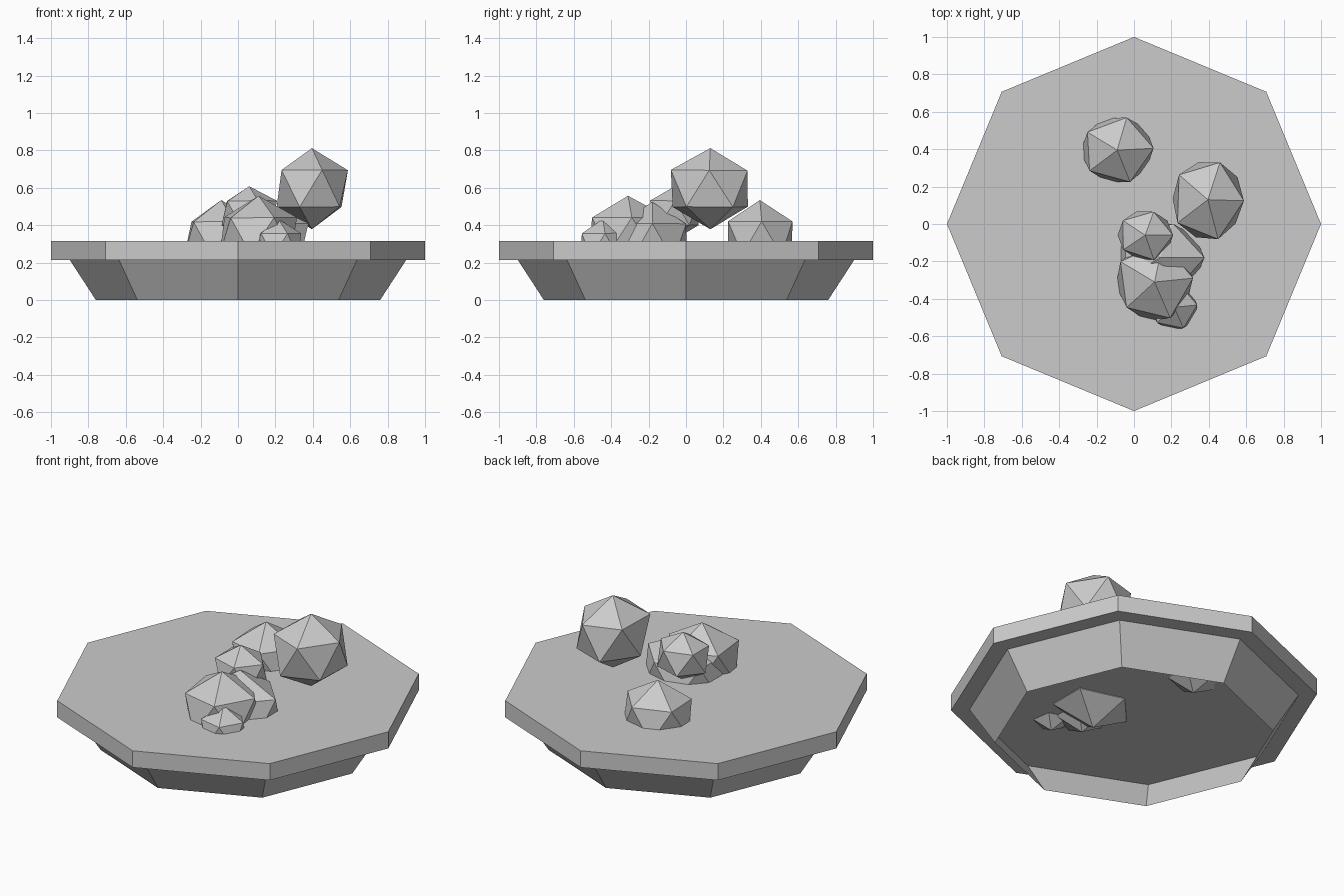
import bpy, random
from mathutils import Vector

if "Cube" in bpy.data.objects:
    bpy.data.objects.remove(bpy.data.objects["Cube"])

random.seed(4)

# octagonal table slab, vertices on the axes
bpy.ops.mesh.primitive_cylinder_add(vertices=8, radius=1, depth=0.1, location=(0, 0, 0.265))
bpy.context.object.name = "slab"

# flared skirt below the slab, open at the bottom
bpy.ops.mesh.primitive_cone_add(vertices=8, radius1=0.76, radius2=0.9, depth=0.215,
                                end_fill_type='NOTHING', location=(0, 0, 0.1075))
bpy.context.object.name = "base_skirt"


def rock(name, center, size, turn=0):
    """Faceted stone: a stretched icosahedron with slightly uneven corners."""
    bpy.ops.mesh.primitive_ico_sphere_add(subdivisions=1, radius=1)
    ob = bpy.context.object
    ob.name = name
    for v in ob.data.vertices:
        v.co *= random.uniform(0.97, 1.03)
    ob.location = center
    ob.scale = Vector(size)
    ob.rotation_euler.z = turn


# loose stones
rock("large_rock", (0.395, 0.13, 0.595), (0.215, 0.24, 0.22), -0.03)
rock("back_rock", (-0.09, 0.395, 0.33), (0.215, 0.2, 0.2), 0.05)

# piled stones
rock("pile_front_rock", (0.11, -0.31, 0.345), (0.23, 0.235, 0.215), 0.1)
rock("pile_middle_rock", (0.14, -0.18, 0.31), (0.26, 0.215, 0.22))
rock("pile_top_rock", (0.06, -0.06, 0.465), (0.165, 0.15, 0.145))
rock("pile_small_rock", (0.215, -0.445, 0.295), (0.14, 0.14, 0.14), 0.1)
